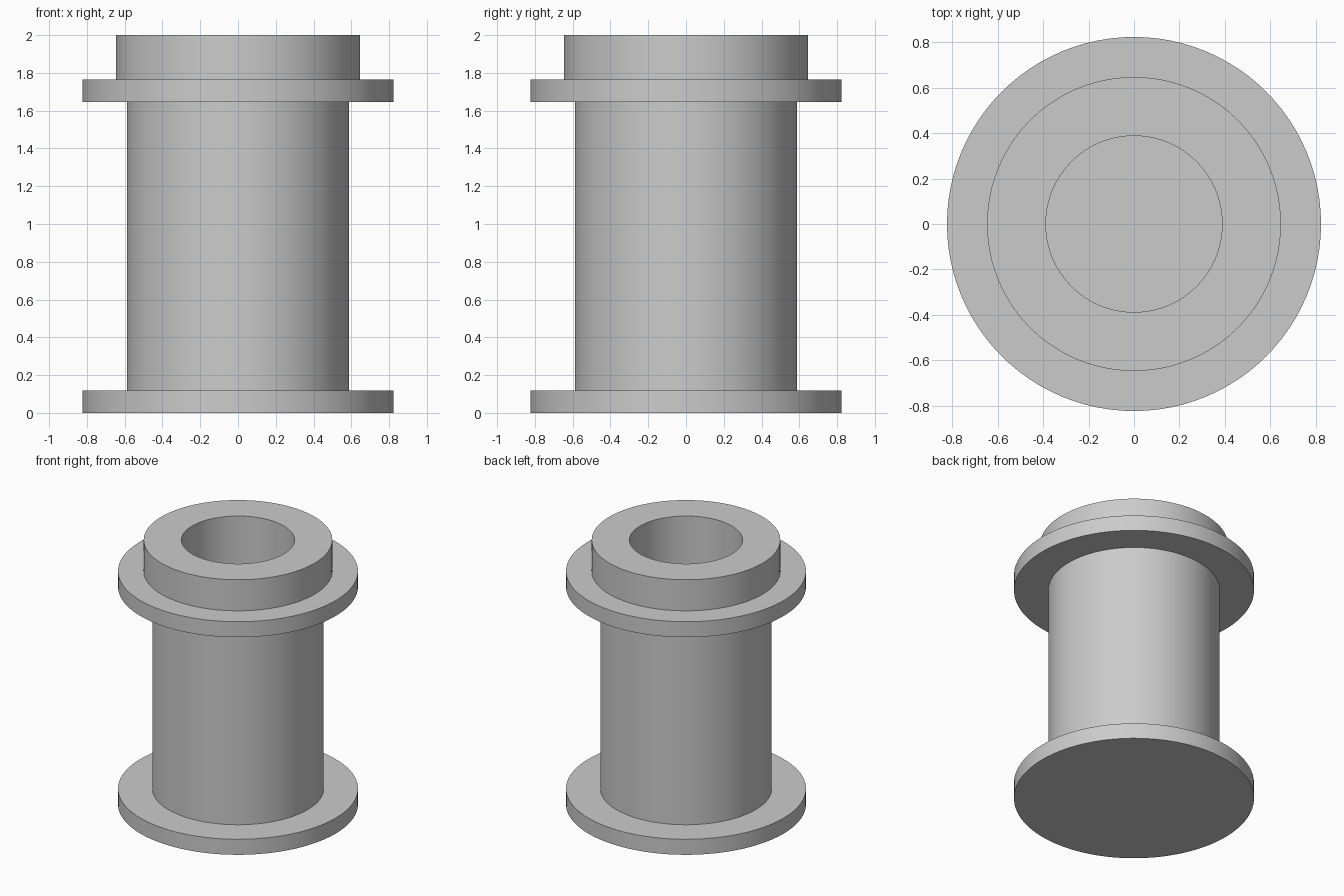
import bpy
import bmesh
import math
from mathutils import Matrix

cube = bpy.data.objects.get("Cube")
if cube:
    bpy.data.objects.remove(cube, do_unlink=True)

UNIT = 2 / 17      # the whole part is 17 units tall
SEGMENTS = 96

# One plain grey material
grey = bpy.data.materials.new("plain_grey")
grey.use_nodes = True
colour = (0.6, 0.6, 0.6, 1)
grey.diffuse_color = colour
grey.node_tree.nodes["Principled BSDF"].inputs["Base Color"].default_value = colour

# Radius and height of each corner, from the underside centre to the bore floor
profile = [
    (0, 0), (7, 0), (7, 1),              # base flange
    (5, 1), (5, 14),                     # barrel
    (7, 14), (7, 15),                    # upper flange
    (5.5, 15), (5.5, 17),                # collar
    (3.3, 17), (3.3, 1), (0, 1),         # blind bore
]


def lathe(name, points, material):
    """Revolve a profile of (radius, height) points about the z axis."""
    bm = bmesh.new()
    verts = [bm.verts.new((r * UNIT, 0, z * UNIT)) for r, z in points]
    edges = [bm.edges.new(pair) for pair in zip(verts, verts[1:])]
    bmesh.ops.spin(bm, geom=verts + edges, cent=(0, 0, 0), axis=(0, 0, 1),
                   angle=math.tau, steps=SEGMENTS, use_merge=True)
    bmesh.ops.remove_doubles(bm, verts=bm.verts, dist=1e-4)
    bmesh.ops.recalc_face_normals(bm, faces=bm.faces)
    mesh = bpy.data.meshes.new(name)
    bm.to_mesh(mesh)
    bm.free()
    mesh.materials.append(material)
    obj = bpy.data.objects.new(name, mesh)
    bpy.context.collection.objects.link(obj)
    return obj


# Flanged sleeve with its bore
sleeve = lathe("flanged_sleeve", profile, grey)
bpy.ops.object.select_all(action="DESELECT")
sleeve.select_set(True)
bpy.context.view_layer.objects.active = sleeve
bpy.ops.object.shade_smooth_by_angle(angle=math.radians(30))
